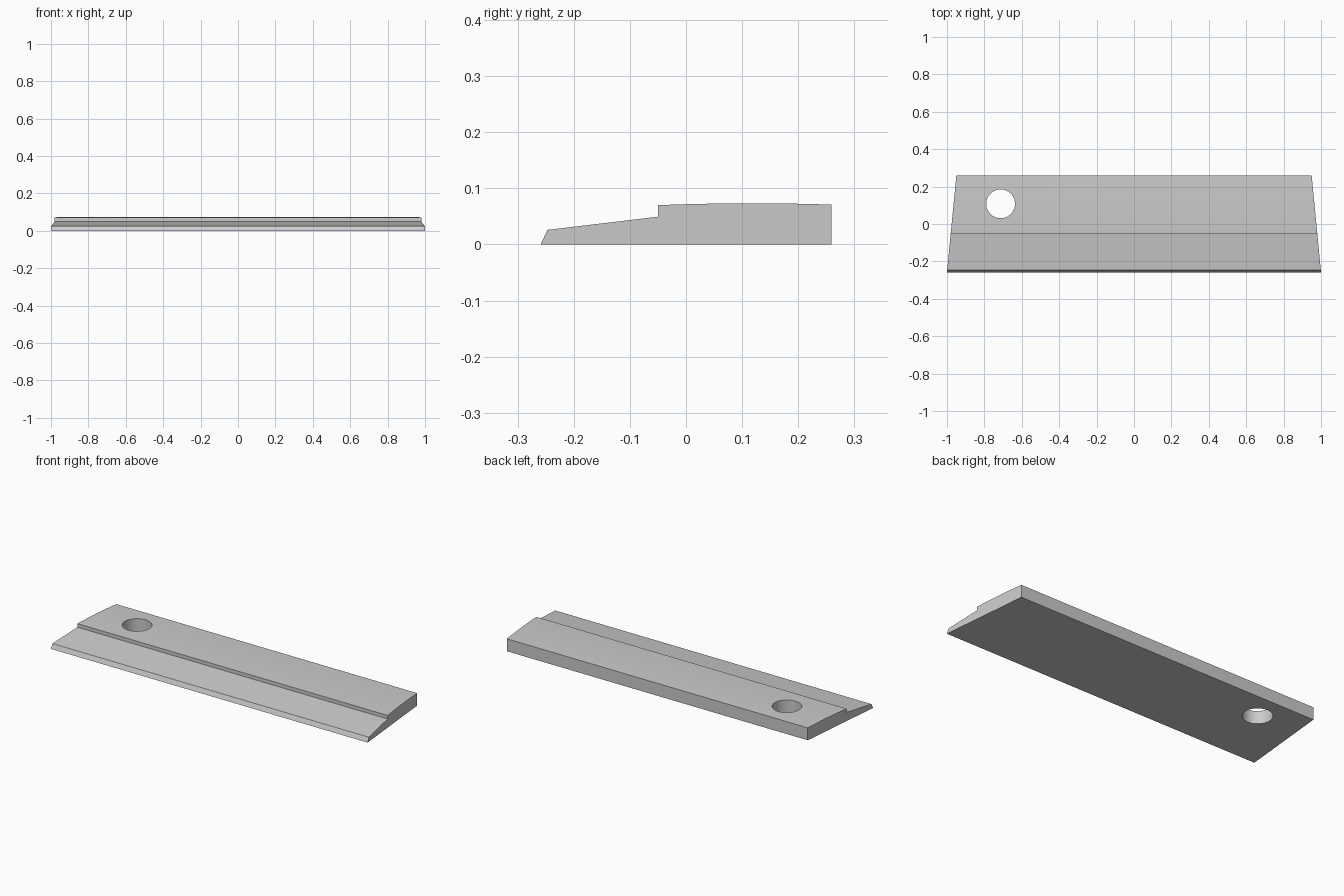
import bpy, bmesh, math

if "Cube" in bpy.data.objects:
    bpy.data.objects.remove(bpy.data.objects["Cube"])

# Side profile (y, z): chamfered front lip, sloped blade, step, gently crowned top
profile = [(-0.259, 0.0), (-0.247, 0.026), (-0.05, 0.0495), (-0.05, 0.07)]
N = 12
for i in range(1, N + 1):
    t = i / N
    profile.append((-0.05 + 0.309 * t, 0.07 + 0.001 * t + 0.0115 * t * (1 - t)))
profile.append((0.259, 0.0))


def half_width(y):
    # Ends taper towards the back
    return 1.0 - 0.05 * (y + 0.259) / 0.518


# Tapered plate
bm = bmesh.new()
left = [bm.verts.new((-half_width(y), y, z)) for y, z in profile]
right = [bm.verts.new((half_width(y), y, z)) for y, z in profile]
bm.faces.new(left)
bm.faces.new(right[::-1])
n = len(profile)
for i in range(n):
    j = (i + 1) % n
    bm.faces.new((left[i], right[i], right[j], left[j]))
bmesh.ops.recalc_face_normals(bm, faces=bm.faces)
mesh = bpy.data.meshes.new("blade_plate")
bm.to_mesh(mesh)
bm.free()
plate = bpy.data.objects.new("blade_plate", mesh)
bpy.context.collection.objects.link(plate)

# Round through hole near the left end
bpy.ops.mesh.primitive_cylinder_add(vertices=64, radius=0.077, depth=0.4,
                                    location=(-0.713, 0.108, 0.03))
cutter = bpy.context.object
cutter.name = "hole_cutter"
cutter.hide_render = True
mod = plate.modifiers.new("hole", 'BOOLEAN')
mod.operation = 'DIFFERENCE'
mod.solver = 'EXACT'
mod.object = cutter

bpy.ops.object.select_all(action='DESELECT')
plate.select_set(True)
bpy.context.view_layer.objects.active = plate
bpy.ops.object.modifier_apply(modifier=mod.name)
bpy.data.objects.remove(cutter, do_unlink=True)
bpy.ops.object.shade_smooth_by_angle(angle=math.radians(15))
